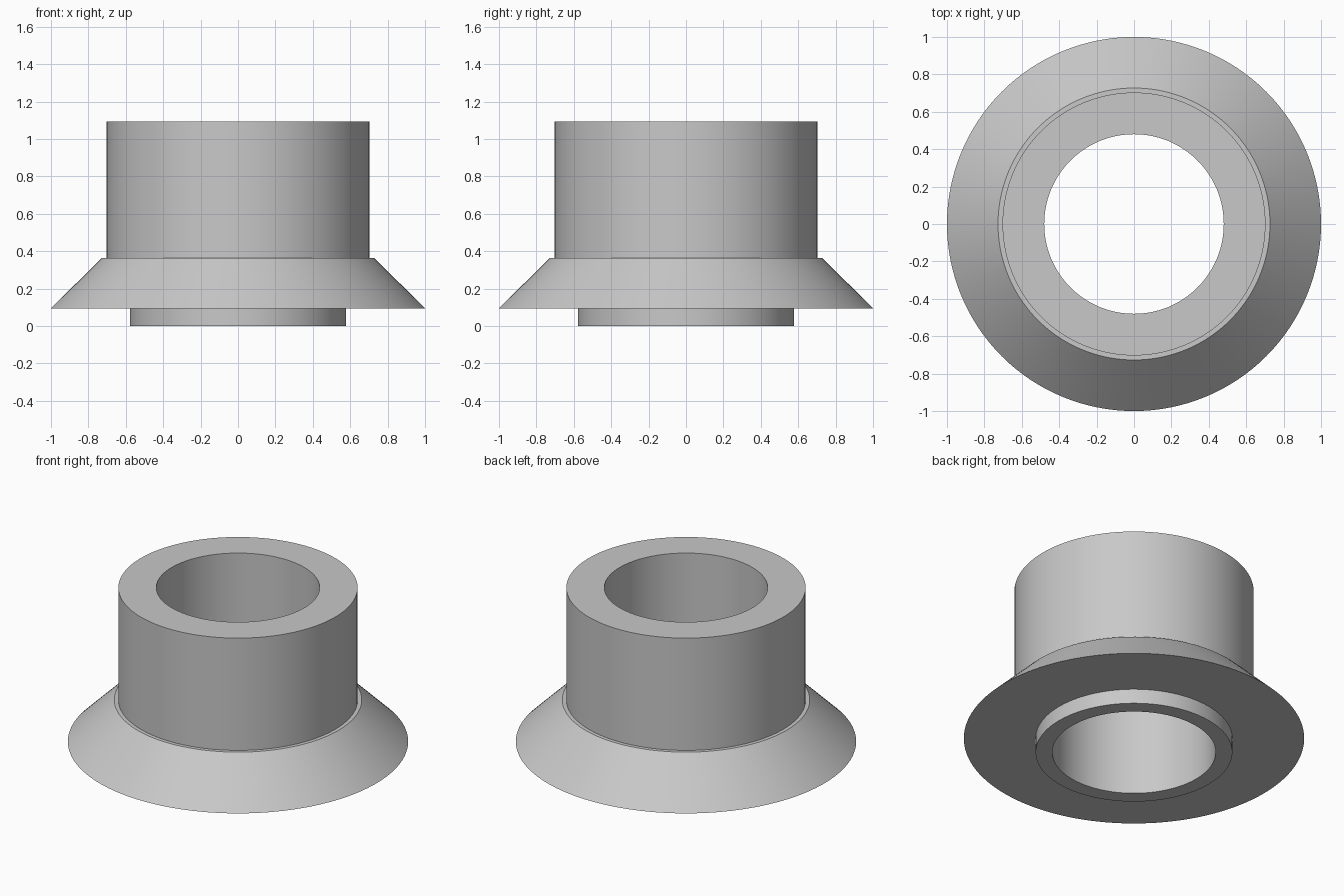
import bpy
import bmesh
import math

cube = bpy.data.objects.get("Cube")
if cube:
    bpy.data.objects.remove(cube, do_unlink=True)

SEGMENTS = 128

# Single plain grey material
grey = bpy.data.materials.new("plain grey")
grey.use_nodes = True
colour = (0.58, 0.58, 0.58, 1.0)
grey.diffuse_color = colour
grey.node_tree.nodes["Principled BSDF"].inputs["Base Color"].default_value = colour


def lathe(name, profile):
    """Revolve a closed (radius, height) profile about the z axis."""
    bm = bmesh.new()
    rings = []
    for i in range(SEGMENTS):
        a = 2 * math.pi * i / SEGMENTS
        rings.append([bm.verts.new((r * math.cos(a), r * math.sin(a), z))
                      for r, z in profile])
    n = len(profile)
    for i, ring in enumerate(rings):
        following = rings[(i + 1) % SEGMENTS]
        for j in range(n):
            k = (j + 1) % n
            bm.faces.new((ring[j], following[j], following[k], ring[k]))
    bmesh.ops.recalc_face_normals(bm, faces=bm.faces[:])
    mesh = bpy.data.meshes.new(name)
    bm.to_mesh(mesh)
    bm.free()
    mesh.materials.append(grey)
    obj = bpy.data.objects.new(name, mesh)
    bpy.context.collection.objects.link(obj)
    bpy.ops.object.select_all(action="DESELECT")
    obj.select_set(True)
    bpy.context.view_layer.objects.active = obj
    bpy.ops.object.shade_smooth_by_angle(angle=math.radians(30))
    return obj


# Heights and radii of the bushing
bore, collar, body, ledge, rim = 0.48, 0.578, 0.703, 0.727, 1.0
flange_bottom, flange_top, top = 0.095, 0.365, 1.093

# Bored sleeve with a conical flange, a narrow ledge and a bottom collar
lathe("flanged_bushing", [
    (bore, 0),
    (collar, 0),
    (collar, flange_bottom),
    (rim, flange_bottom),
    (ledge, flange_top),
    (body, flange_top),
    (body, top),
    (bore, top),
])
